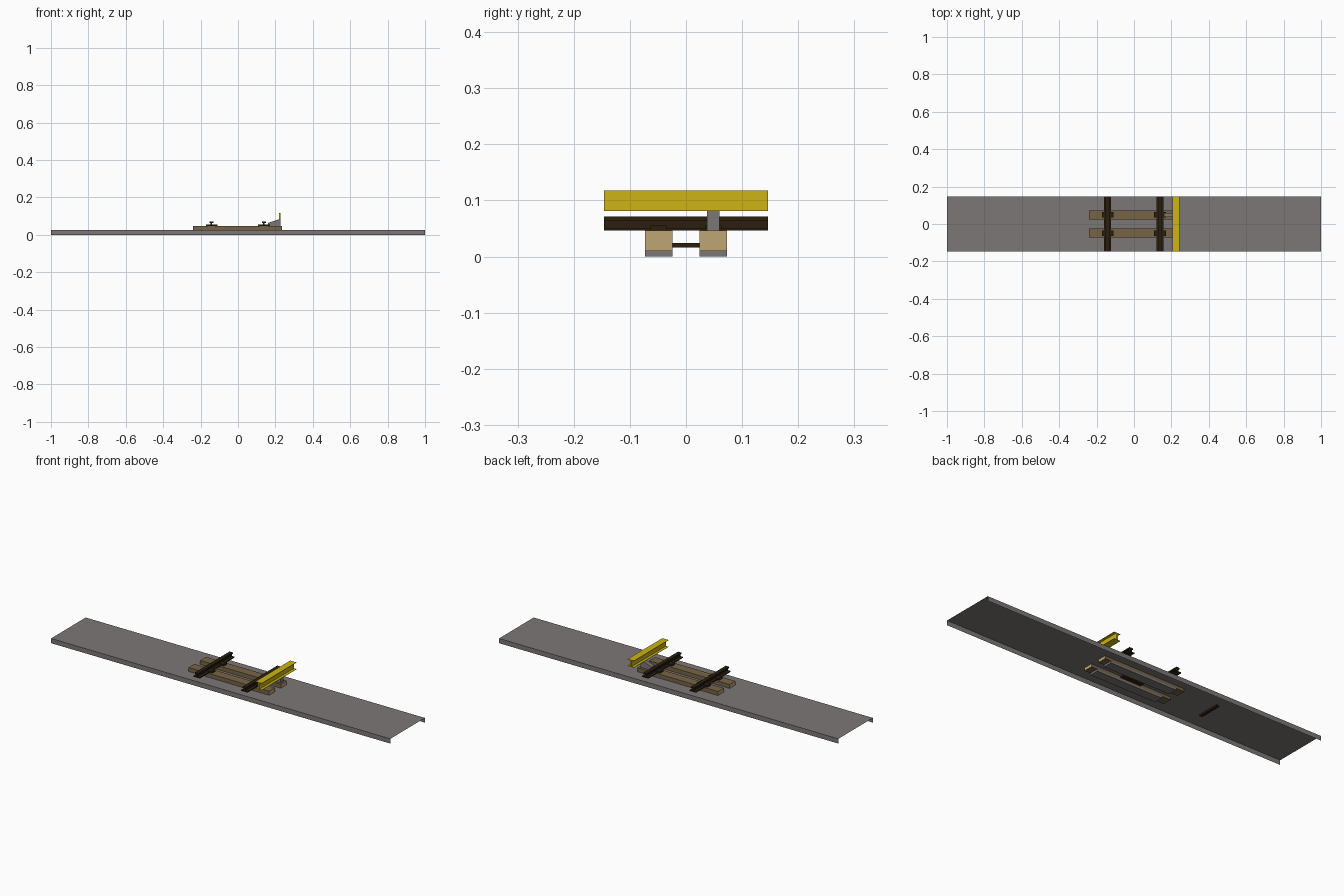
import bpy

if "Cube" in bpy.data.objects:
    bpy.data.objects.remove(bpy.data.objects["Cube"])

def material(name, rgb):
    m = bpy.data.materials.new(name)
    m.diffuse_color = (*rgb, 1)
    m.use_nodes = True
    m.node_tree.nodes["Principled BSDF"].inputs["Base Color"].default_value = m.diffuse_color
    return m

GREY = material("ballast_grey", (0.20, 0.185, 0.183))
WOOD = material("weathered_wood", (0.18, 0.127, 0.061))
CUT = material("cut_wood", (0.51, 0.38, 0.17))
IRON = material("dark_iron", (0.024, 0.014, 0.005))
YELLOW = material("yellow_paint", (0.61, 0.46, 0.006))
HALF = 0.146  # half the length of the track piece

def make(name, verts, faces, *mats):
    me = bpy.data.meshes.new(name)
    me.from_pydata(verts, [], faces)
    for m in mats:
        me.materials.append(m)
    ob = bpy.data.objects.new(name, me)
    bpy.context.collection.objects.link(ob)
    return ob

def extrude_y(name, profile, y0, y1, mat, closed=True):
    """Run an (x, z) profile, listed counter-clockwise from the front, along y."""
    n = len(profile)
    verts = [(x, y, z) for y in (y0, y1) for x, z in profile]
    faces = [(i, n + i, n + (i + 1) % n, (i + 1) % n) for i in range(n)]
    if closed:
        faces += [tuple(range(n)), tuple(range(2 * n - 1, n - 1, -1))]
    return make(name, verts, faces, mat)

def box(name, x0, x1, y0, y1, z0, z1, mat):
    return extrude_y(name, [(x0, z0), (x1, z0), (x1, z1), (x0, z1)], y0, y1, mat)

def beam_profile(cx, z0, z1, foot, head, web, foot_t, head_t):
    right = [(foot, z0), (foot, z0 + foot_t), (web, z0 + foot_t),
             (web, z1 - head_t), (head, z1 - head_t), (head, z1)]
    return [(cx + x, z) for x, z in right] + [(cx - x, z) for x, z in reversed(right)]

# Ground: open sheet with a skirt along the front and back
make("ground",
     [(x, y, z) for x in (-1, 1)
      for y, z in ((-HALF, 0), (-HALF, 0.025), (HALF, 0.025), (HALF, 0))],
     [(0, 4, 5, 1), (1, 5, 6, 2), (2, 6, 7, 3)], GREY)

# Sleepers with pale cut ends, and the bedding beneath them
for side, cy in (("front", -0.049), ("back", 0.049)):
    s = box(side + "_sleeper", -0.24, 0.235, cy - 0.0245, cy + 0.0245, 0.01, 0.046, WOOD)
    s.data.materials.append(CUT)
    for p in s.data.polygons:
        if abs(p.normal.x) > 0.9:
            p.material_index = 1
    box(side + "_bedding", -0.19, 0.20, cy - 0.0245, cy + 0.0245, 0.0, 0.01, GREY)
    # Rail chairs
    for end, cx in (("left", -0.14), ("right", 0.139)):
        box(f"{side}_{end}_chair", cx - 0.031, cx + 0.031, cy - 0.014, cy + 0.014,
            0.046, 0.055, IRON)

# Running rails
for end, cx in (("left", -0.142), ("right", 0.139)):
    extrude_y(end + "_rail",
              beam_profile(cx, 0.046, 0.071, 0.019, 0.010, 0.004, 0.005, 0.007),
              -HALF, HALF, IRON)

# Raised conductor rail and its bracket
extrude_y("conductor_rail",
          beam_profile(0.2235, 0.081, 0.118, 0.0185, 0.0185, 0.004, 0.0015, 0.0015),
          -HALF, HALF, YELLOW)
extrude_y("conductor_bracket",
          [(0.16, 0.046), (0.226, 0.046), (0.226, 0.081), (0.212, 0.081), (0.16, 0.064)],
          0.037, 0.06, GREY)

# Iron pieces hidden beneath the ground
box("under_plate", -0.06, 0.06, -0.07, 0.07, 0.016, 0.0245, IRON)
box("under_bar", -0.46, -0.445, -0.06, 0.06, 0.016, 0.0245, IRON)
